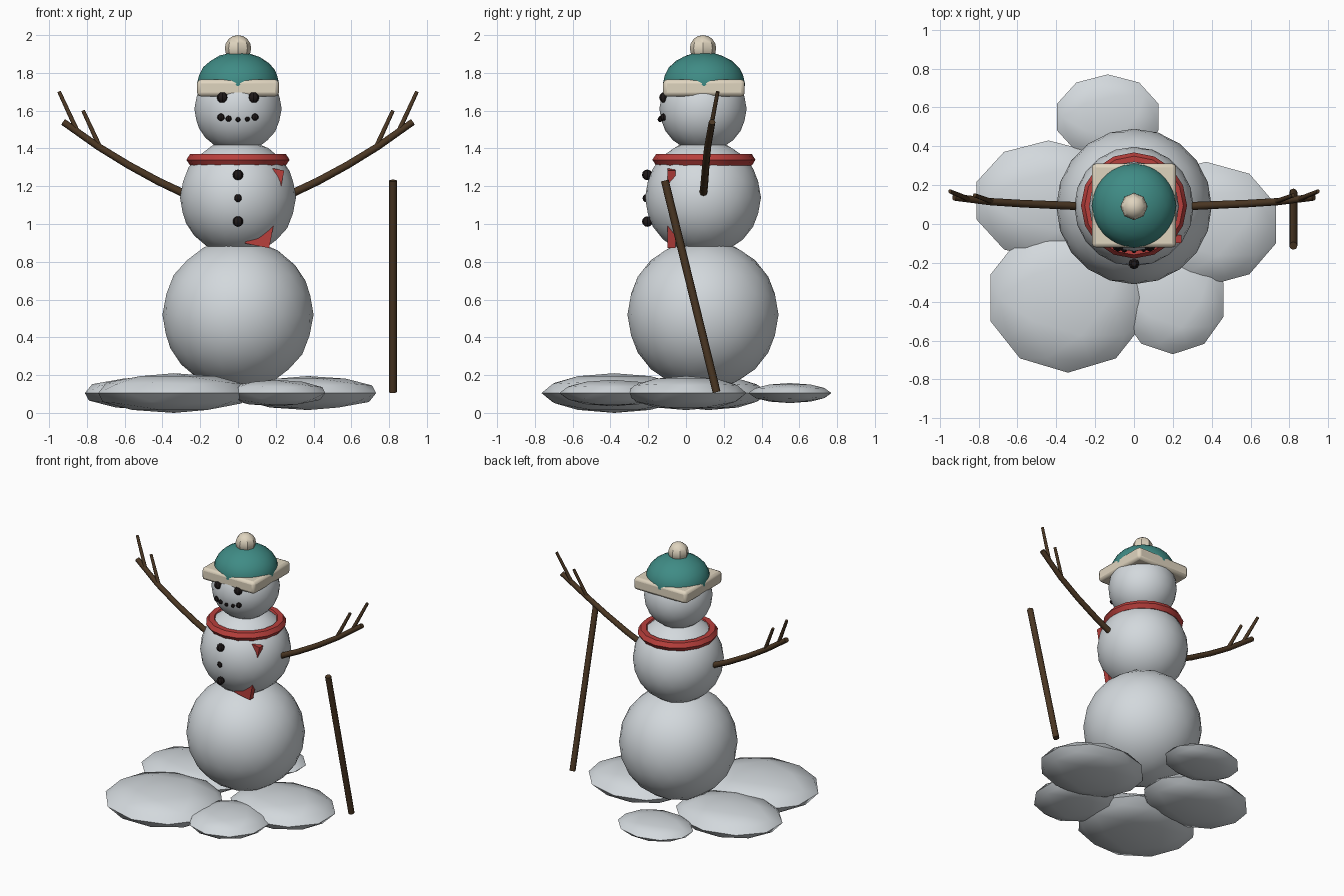
import bpy
import math

if "Cube" in bpy.data.objects:
    bpy.data.objects.remove(bpy.data.objects["Cube"])

CY = 0.09  # body axis in y


def material(name, rgb):
    m = bpy.data.materials.new(name)
    m.diffuse_color = (*rgb, 1)
    m.use_nodes = True
    m.node_tree.nodes["Principled BSDF"].inputs["Base Color"].default_value = m.diffuse_color
    return m


SNOW = material("snow white", (0.65, 0.69, 0.72))
CREAM = material("cream", (0.74, 0.66, 0.52))
TEAL = material("teal", (0.05, 0.26, 0.235))
RED = material("scarf red", (0.48, 0.05, 0.045))
BARK = material("bark brown", (0.07, 0.038, 0.017))
COAL = material("coal black", (0.014, 0.01, 0.01))


def finish(name, mat, angle=30):
    ob = bpy.context.object
    ob.name = name
    ob.data.materials.clear()
    ob.data.materials.append(mat)
    bpy.ops.object.transform_apply(location=False, rotation=True, scale=True)
    bpy.ops.object.shade_smooth_by_angle(angle=math.radians(angle))
    return ob


def ball(name, loc, size, mat, sub=3):
    bpy.ops.mesh.primitive_ico_sphere_add(subdivisions=sub, radius=1, location=loc)
    bpy.context.object.scale = size
    return finish(name, mat, 40)


def lump(name, loc, r, mat, rings=6):
    bpy.ops.mesh.primitive_uv_sphere_add(segments=8, ring_count=rings, radius=r, location=loc)
    return finish(name, mat)


def box(name, loc, size, mat, tilt=0, bevel=0):
    bpy.ops.mesh.primitive_cube_add(size=1, location=loc, rotation=(0, tilt, 0))
    bpy.context.object.scale = size
    ob = finish(name, mat)
    if bevel:
        mod = ob.modifiers.new("bevel", 'BEVEL')
        mod.width = bevel
        mod.segments = 2
    return ob


def branch(name, points, r, taper=1.0):
    cu = bpy.data.curves.new(name, 'CURVE')
    cu.dimensions = '3D'
    cu.bevel_depth = r
    cu.bevel_resolution = 2
    cu.use_fill_caps = True
    sp = cu.splines.new('POLY')
    sp.points.add(len(points) - 1)
    for i, p in enumerate(points):
        sp.points[i].co = (*p, 1)
        sp.points[i].radius = 1 + (taper - 1) * i / (len(points) - 1)
    ob = bpy.data.objects.new(name, cu)
    bpy.context.collection.objects.link(ob)
    bpy.ops.object.select_all(action='DESELECT')
    ob.select_set(True)
    bpy.context.view_layer.objects.active = ob
    bpy.ops.object.convert(target='MESH')
    return finish(name, BARK, 50)


# Snow mounds: x, y, half sizes
mounds = [
    (-0.34, -0.38, 0.42, 0.385, 0.105),
    (-0.44, 0.12, 0.39, 0.31, 0.09),
    (0.37, 0.0, 0.38, 0.32, 0.09),
    (0.20, -0.39, 0.275, 0.28, 0.07),
    (-0.135, 0.55, 0.275, 0.22, 0.053),
]
for i, (x, y, rx, ry, rz) in enumerate(mounds):
    ball(f"snow_mound_{i + 1}", (x, y, 0.105), (rx, ry, rz), SNOW, 2)

# Stacked body
for name, z, r in (("lower_body", 0.52, 0.40), ("middle_body", 1.14, 0.307), ("head", 1.61, 0.231)):
    ball(name, (0, CY, z), (r, r, r), SNOW)

# Knit hat
box("hat_brim", (0, 0.095, 1.72), (0.432, 0.432, 0.09), CREAM, bevel=0.02)
ball("hat_dome", (0, 0.095, 1.74), (0.218, 0.218, 0.17), TEAL)
lump("hat_pompom", (0, CY, 1.93), 0.07, CREAM, 8)

# Coal face and buttons
for side, x in (("left", -0.082), ("right", 0.082)):
    lump(f"{side}_eye", (x, -0.112, 1.67), 0.03, COAL)
mouth = [(-0.09, -0.118, 1.565, 0.02), (-0.05, -0.131, 1.558, 0.016),
         (0, -0.137, 1.553, 0.013), (0.05, -0.131, 1.555, 0.013), (0.09, -0.118, 1.566, 0.019)]
for i, (x, y, z, r) in enumerate(mouth):
    lump(f"mouth_coal_{i + 1}", (x, y, z), r, COAL)
for i, (y, z, r) in enumerate(((-0.205, 1.26, 0.028), (-0.208, 1.137, 0.022), (-0.205, 1.013, 0.028))):
    lump(f"button_{i + 1}", (0, y, z), r, COAL)

# Scarf ring and hanging tail
bpy.ops.mesh.primitive_torus_add(location=(0, 0.095, 1.34), major_radius=0.235, minor_radius=0.038,
                                 major_segments=16, minor_segments=6)
bpy.context.object.scale.z = 0.9
finish("scarf_ring", RED)
box("scarf_tail", (0.141, -0.077, 1.09), (0.13, 0.042, 0.418), RED, tilt=math.radians(11))

# Twig arms
for side, s in (("left", -1), ("right", 1)):
    branch(f"{side}_arm", [(s * 0.24, 0.09, 1.14), (s * 0.42, 0.098, 1.225), (s * 0.58, 0.105, 1.312),
                           (s * 0.74, 0.115, 1.41), (s * 0.925, 0.138, 1.54)], 0.021, 0.85)
    branch(f"{side}_inner_twig", [(s * 0.73, 0.115, 1.405), (s * 0.82, 0.148, 1.60)], 0.013, 0.8)
    branch(f"{side}_outer_twig", [(s * 0.85, 0.128, 1.49), (s * 0.947, 0.168, 1.70)], 0.013, 0.8)

# Leaning stick
branch("walking_stick", [(0.82, 0.162, 0.11), (0.82, -0.112, 1.23)], 0.021)
